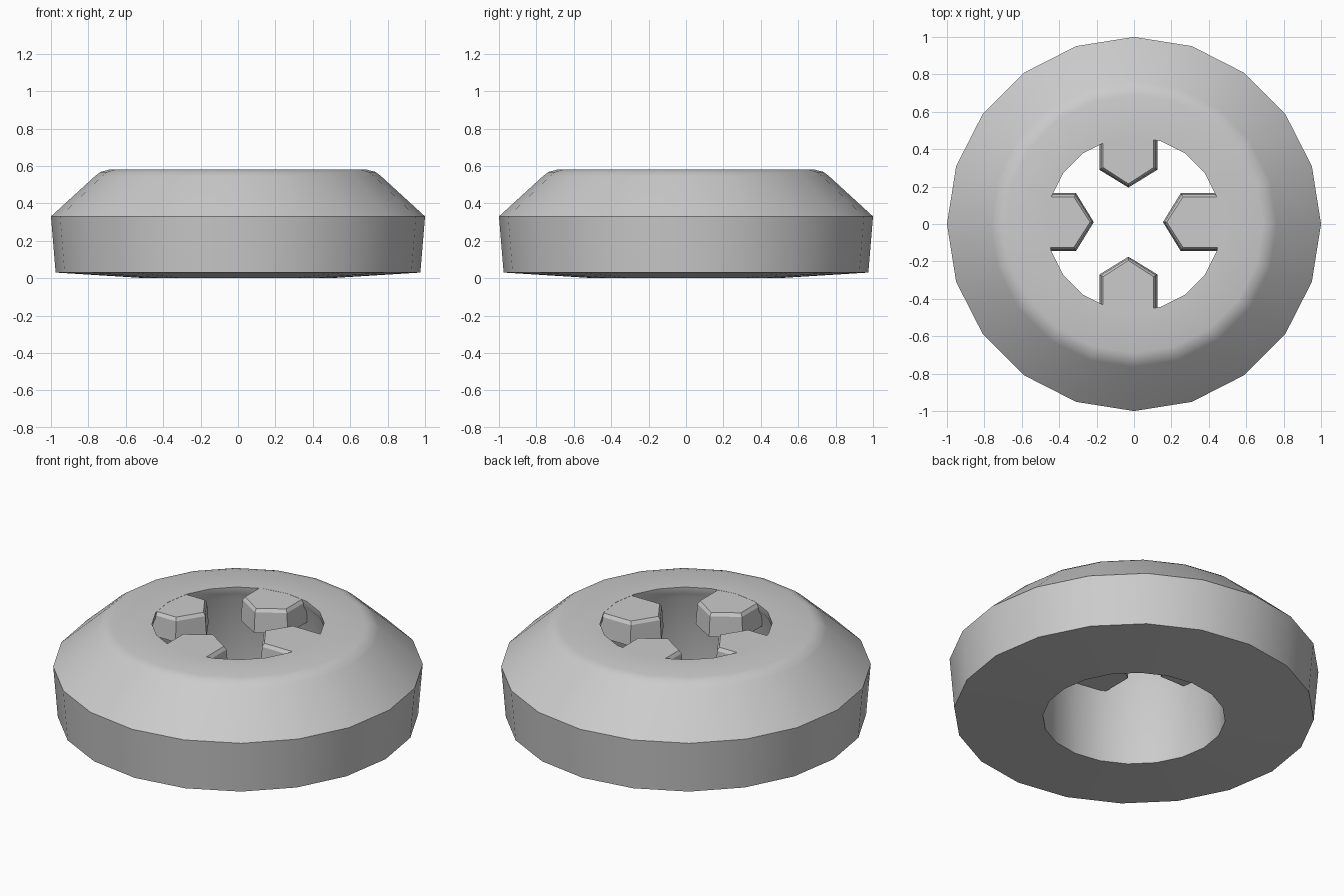
import bpy, bmesh, math

if "Cube" in bpy.data.objects:
    bpy.data.objects.remove(bpy.data.objects["Cube"])

SIDES = 20


def make_object(name, bm, angle):
    bmesh.ops.recalc_face_normals(bm, faces=bm.faces[:])
    mesh = bpy.data.meshes.new(name)
    bm.to_mesh(mesh)
    bm.free()
    obj = bpy.data.objects.new(name, mesh)
    bpy.context.collection.objects.link(obj)
    bpy.ops.object.select_all(action='DESELECT')
    obj.select_set(True)
    bpy.context.view_layer.objects.active = obj
    bpy.ops.object.shade_smooth_by_angle(angle=math.radians(angle))
    return obj


def lathe(name, profile):
    # closed (radius, z) profile turned around the z axis
    bm = bmesh.new()
    rings = []
    for i in range(SIDES):
        a = 2 * math.pi * i / SIDES
        rings.append([bm.verts.new((r * math.cos(a), r * math.sin(a), z))
                      for r, z in profile])
    n = len(profile)
    for i in range(SIDES):
        r0, r1 = rings[i], rings[(i + 1) % SIDES]
        for j in range(n):
            k = (j + 1) % n
            bm.faces.new((r0[j], r1[j], r1[k], r0[k]))
    return make_object(name, bm, 35)


def prong(name, angle):
    # pointed tab reaching inward, slightly tapered toward its top
    bm = bmesh.new()
    layers = []
    for z, inset in ((0.44, 0.0), (0.56, 0.008), (0.579, 0.02)):
        w, s, t = 0.155 - inset, 0.28 + inset * 0.6, 0.185 + inset
        outline = [(0.53, -w), (0.53, w), (s, w), (t, 0), (s, -w)]
        ring = []
        for r, side in outline:
            x = r * math.cos(angle) - side * math.sin(angle)
            y = r * math.sin(angle) + side * math.cos(angle)
            # the prong circle sits slightly off the ring's centre
            ring.append(bm.verts.new((x - 0.03, y + 0.01, z)))
        layers.append(ring)
    for lo, hi in zip(layers, layers[1:]):
        for i in range(5):
            j = (i + 1) % 5
            bm.faces.new((lo[i], lo[j], hi[j], hi[i]))
    bm.faces.new(layers[0])
    bm.faces.new(layers[-1])
    return make_object(name, bm, 25)


# Ring body with chamfered shoulder, shallow cone underside and open bore
lathe("ring_body", [
    (0.494, 0.0), (0.975, 0.03), (1.0, 0.33),
    (0.765, 0.545), (0.735, 0.568), (0.69, 0.58),
    (0.466, 0.58), (0.47, 0.54), (0.494, 0.50),
])

# Four inward prongs at the top of the bore
for i, side in enumerate(("right", "back", "left", "front")):
    prong("prong_" + side, i * math.pi / 2)
